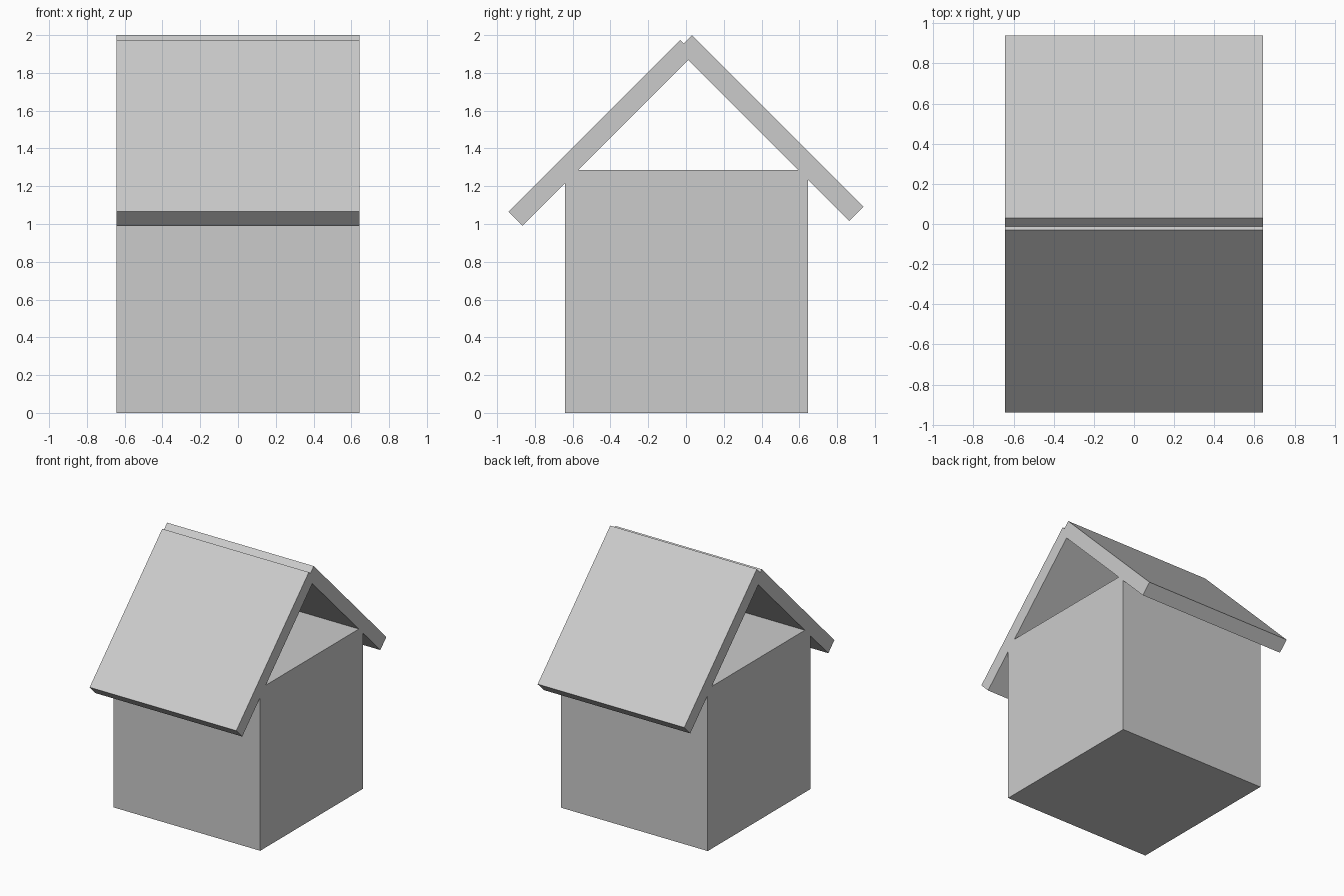
import bpy
from math import radians

if "Cube" in bpy.data.objects:
    bpy.data.objects.remove(bpy.data.objects["Cube"])

SIDE = 1.285    # wall cube edge, also panel length and width
THICK = 0.106   # roof panel thickness


def box(name, size, center, tilt=0.0):
    bpy.ops.mesh.primitive_cube_add(size=1, location=center)
    obj = bpy.context.object
    obj.name = name
    obj.scale = size
    bpy.ops.object.transform_apply(location=False, rotation=False, scale=True)
    obj.rotation_euler.x = radians(tilt)
    return obj


# House body
box("house_body", (SIDE, SIDE, SIDE), (0, 0.003, SIDE / 2))

# Two crossing roof panels, the back one slightly higher at the ridge
for name, y, z, tilt in (("front_roof_panel", -0.4475, 1.4825, 45),
                         ("back_roof_panel", 0.4475, 1.5075, -45)):
    box(name, (SIDE, SIDE, THICK), (0, y, z), tilt)
